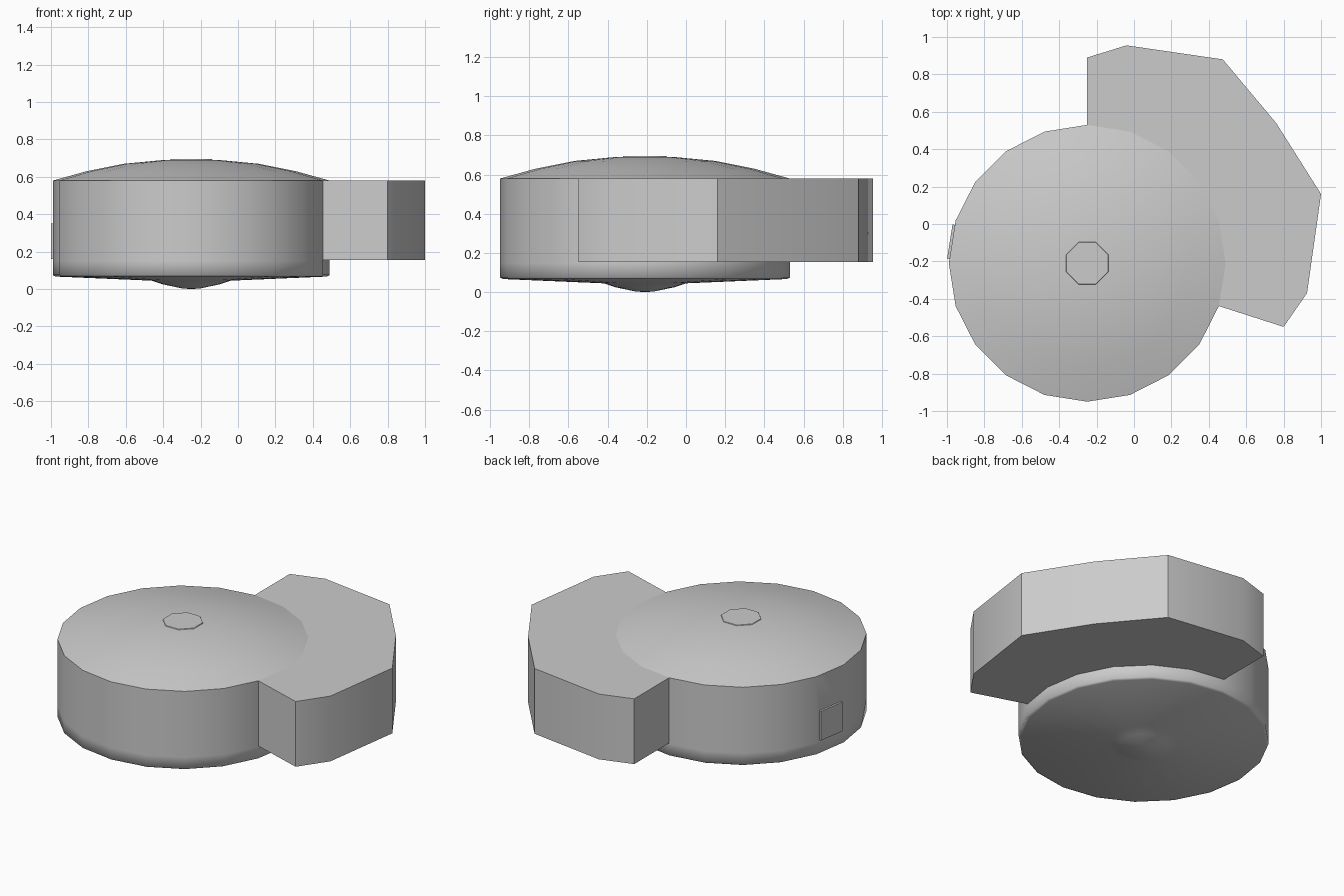
import bpy, bmesh, math
from mathutils import Vector, Matrix

if "Cube" in bpy.data.objects:
    bpy.data.objects.remove(bpy.data.objects["Cube"])

CX, CY, R, SIDES = -0.25, -0.21, 0.74, 20


def finish(name, bm):
    bmesh.ops.recalc_face_normals(bm, faces=bm.faces)
    mesh = bpy.data.meshes.new(name)
    bm.to_mesh(mesh)
    bm.free()
    ob = bpy.data.objects.new(name, mesh)
    bpy.context.collection.objects.link(ob)
    return ob


def lathe(name, profile, sides, sharp=(), turn=0.0):
    """Rings of (radius, z) about the disc axis; end radii of 0 become points."""
    bm = bmesh.new()
    rings = []
    for r, z in profile:
        n = sides if r > 0 else 1
        rings.append([bm.verts.new((CX + r * math.cos(turn + 2 * math.pi * i / sides),
                                    CY + r * math.sin(turn + 2 * math.pi * i / sides), z))
                      for i in range(n)])
    for a, b in zip(rings, rings[1:]):
        for i in range(sides):
            j = (i + 1) % sides
            quad = [a[i % len(a)], a[j % len(a)], b[j % len(b)], b[i % len(b)]]
            bm.faces.new(list(dict.fromkeys(quad)))
    for f in bm.faces:
        f.smooth = True
    for k in sharp:
        ring = set(rings[k])
        for e in bm.edges:
            if e.verts[0] in ring and e.verts[1] in ring:
                e.smooth = False
    return finish(name, bm)


def prism(name, outline, z0, z1):
    bm = bmesh.new()
    base = bm.faces.new([bm.verts.new((x, y, z0)) for x, y in outline])
    ext = bmesh.ops.extrude_face_region(bm, geom=[base], use_keep_orig=True)
    verts = [g for g in ext["geom"] if isinstance(g, bmesh.types.BMVert)]
    bmesh.ops.translate(bm, verts=verts, vec=(0, 0, z1 - z0))
    return finish(name, bm)


# Box on the left-rear facet: x = outward from facet, y = along it
ANG = math.radians(171)
APOTHEM = R * math.cos(math.pi / SIDES)
FACET = (Matrix.Translation((CX, CY, 0)) @ Matrix.Rotation(ANG, 4, 'Z')
         @ Matrix.Translation((APOTHEM, 0, 0)))


def facet_box(name, x, y, z):
    bm = bmesh.new()
    bmesh.ops.create_cube(bm, size=1)
    for v in bm.verts:
        p = [c * (b - a) + (a + b) / 2 for c, (a, b) in zip(v.co, (x, y, z))]
        v.co = FACET @ Vector(p)
    return finish(name, bm)


def cut(ob, cutter):
    mod = ob.modifiers.new("opening", 'BOOLEAN')
    mod.operation = 'DIFFERENCE'
    mod.solver = 'EXACT'
    mod.object = cutter
    bpy.context.view_layer.objects.active = ob
    bpy.ops.object.modifier_apply(modifier=mod.name)


# Round body with domed lid and softly shaded underside
body = lathe("round_body", [(0, 0.0), (0.05, 0.004), (0.15, 0.025), (0.21, 0.045),
                            (0.725, 0.067), (R, 0.075), (R, 0.15), (R, 0.58),
                            (0.56, 0.63), (0.36, 0.67), (0.14, 0.691), (0, 0.691)],
             SIDES, sharp=[7])

# Small octagonal cap in the middle of the lid
lathe("lid_button", [(0.125, 0.685), (0.12, 0.695), (0, 0.695)], 8,
      sharp=[1], turn=math.pi / 8)

# Side housing wrapped around the back right of the body
arc = [(CX + R * math.cos(math.radians(a)), CY + R * math.sin(math.radians(a)))
       for a in range(-18, 91, 18)]
outer = [(-0.25, 0.89), (-0.04, 0.955), (0.475, 0.88), (0.76, 0.54),
         (1.0, 0.16), (0.925, -0.37), (0.80, -0.55)]
housing = prism("side_housing", arc + outer, 0.155, 0.58)
bpy.ops.object.select_all(action='DESELECT')
housing.select_set(True)
bpy.context.view_layer.objects.active = housing
bpy.ops.object.shade_smooth_by_angle(angle=math.radians(30))

# Socket opening with thin frame and a tongue inside
cutter = facet_box("socket_cutter", (-0.10, 0.05), (-0.082, 0.082), (0.17, 0.34))
frame = facet_box("socket_frame", (-0.02, 0.013), (-0.092, 0.092), (0.16, 0.35))
cut(body, cutter)
cut(frame, cutter)
bpy.data.objects.remove(cutter)
facet_box("socket_tongue", (-0.10, -0.03), (-0.045, 0.045), (0.30, 0.325))
